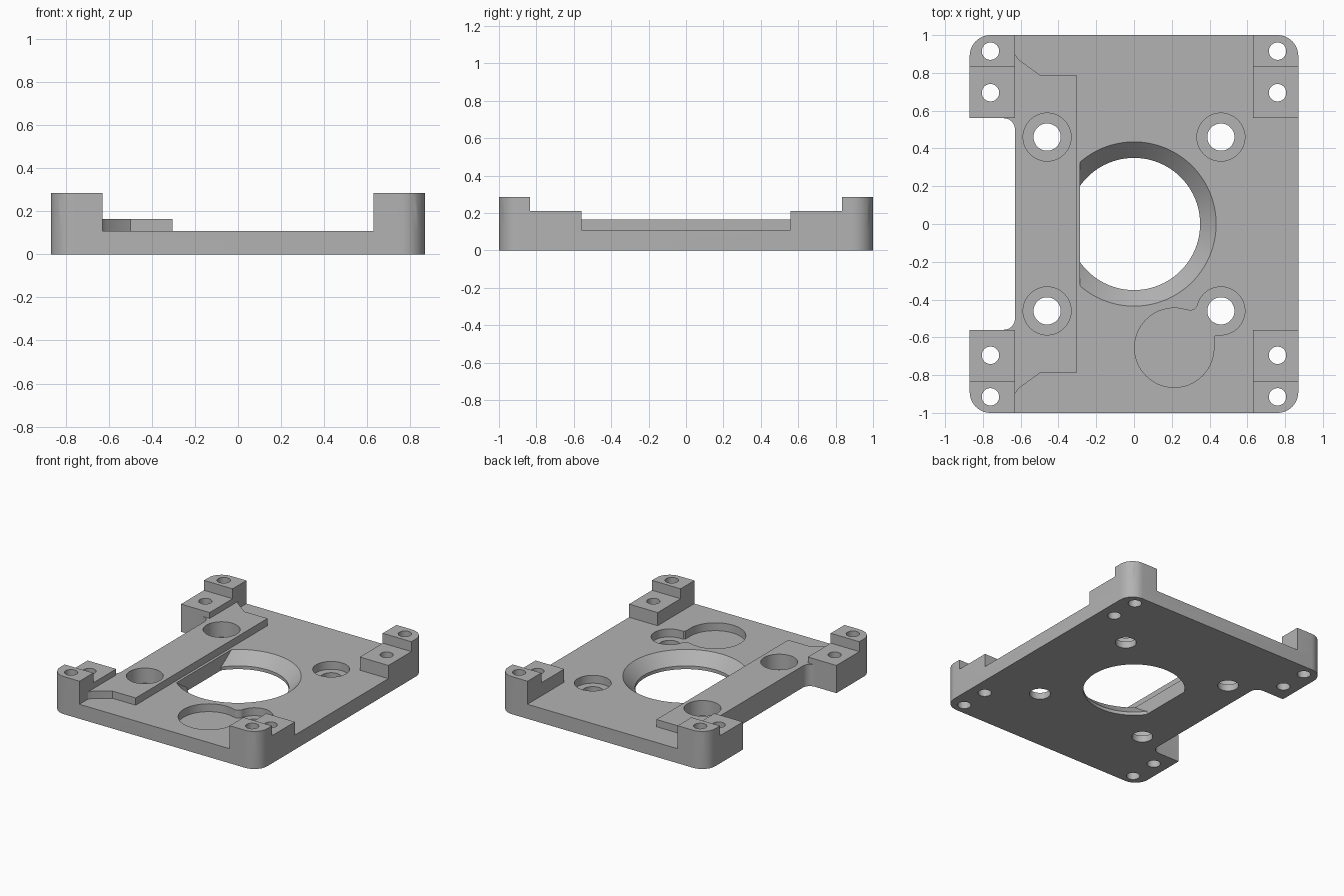
import bpy
import bmesh
from math import cos, sin, pi
from mathutils import Vector

if "Cube" in bpy.data.objects:
    bpy.data.objects.remove(bpy.data.objects["Cube"], do_unlink=True)

grey = bpy.data.materials.new("machined_grey")
grey.use_nodes = True
grey.diffuse_color = (0.45, 0.45, 0.45, 1)
grey.node_tree.nodes["Principled BSDF"].inputs["Base Color"].default_value = grey.diffuse_color


def make_object(name, bm):
    bmesh.ops.recalc_face_normals(bm, faces=bm.faces)
    mesh = bpy.data.meshes.new(name)
    bm.to_mesh(mesh)
    bm.free()
    mesh.materials.append(grey)
    obj = bpy.data.objects.new(name, mesh)
    bpy.context.collection.objects.link(obj)
    return obj


def rounded(corners, steps=10):
    """Turn (x, y, radius) corners into an outline with filleted corners."""
    outline = []
    for i, (x, y, r) in enumerate(corners):
        p = Vector((x, y))
        if r == 0:
            outline.append(p)
            continue
        a = (Vector(corners[i - 1][:2]) - p).normalized()
        b = (Vector(corners[(i + 1) % len(corners)][:2]) - p).normalized()
        for k in range(steps + 1):
            t = k / steps * pi / 2
            outline.append(p + a * r * (1 - sin(t)) + b * r * (1 - cos(t)))
    return outline


def circle(x, y, r, n=64):
    return [Vector((x + r * cos(2 * pi * k / n), y + r * sin(2 * pi * k / n))) for k in range(n)]


def prism(name, outline, z0, z1):
    bm = bmesh.new()
    face = bm.faces.new([bm.verts.new((p.x, p.y, z0)) for p in outline])
    top = bmesh.ops.extrude_face_region(bm, geom=[face])["geom"]
    bmesh.ops.translate(bm, vec=(0, 0, z1 - z0),
                        verts=[v for v in top if isinstance(v, bmesh.types.BMVert)])
    return make_object(name, bm)


def combine(target, tool, operation):
    mod = target.modifiers.new(tool.name, 'BOOLEAN')
    mod.operation, mod.solver, mod.object = operation, 'EXACT', tool
    bpy.context.view_layer.objects.active = target
    bpy.ops.object.modifier_apply(modifier=mod.name)
    bpy.data.objects.remove(tool, do_unlink=True)


W, EDGE, STEP, NOTCH = 0.87, 0.63, 0.835, 0.56
PLATE, RAIL, LOW, TALL, FLOOR = 0.11, 0.165, 0.21, 0.285, 0.05
SIDES = [(sx, sy) for sx in (-1, 1) for sy in (-1, 1)]

# Base plate with the filleted side notch
body = prism("mounting_plate", rounded([
    (W, -1, 0.11), (W, 1, 0.11), (-W, 1, 0.11), (-W, NOTCH, 0), (-EDGE, NOTCH, 0.06),
    (-EDGE, -NOTCH, 0.06), (-W, -NOTCH, 0), (-W, -1, 0.11)]), 0, PLATE)

# Stepped corner mounts
for sx, sy in SIDES:
    for inner, z0, z1 in ((NOTCH, PLATE, LOW), (STEP, LOW, TALL)):
        block = prism("corner_block", rounded([
            (sx * EDGE, sy * inner, 0), (sx * W, sy * inner, 0),
            (sx * W, sy, 0.11), (sx * EDGE, sy, 0)]), z0, z1)
        combine(body, block, 'UNION')

# Raised rail beside the notch, tucked into the mounts at its ends
half = [(-0.305, 0.79, 0), (-0.5, 0.79, 0), (-0.61, 0.87, 0), (-EDGE, 0.9, 0),
        (-EDGE, 0.7, 0), (-0.75, 0.7, 0), (-0.75, NOTCH, 0), (-EDGE, NOTCH, 0.06)]
rail = prism("raised_rail", rounded(half + [(x, -y, r) for x, y, r in reversed(half)]), PLATE, RAIL)
combine(body, rail, 'UNION')

# Central opening: short bore, wide chamfer, flat on the rail side
bm = bmesh.new()
rings = [[bm.verts.new((p.x, p.y, z)) for p in circle(0, 0, r, 96)]
         for z, r in ((-0.1, 0.35), (0.025, 0.35), (0.21, 0.535))]
for low, high in zip(rings, rings[1:]):
    for k in range(96):
        bm.faces.new((low[k - 1], low[k], high[k], high[k - 1]))
bm.faces.new(rings[0])
bm.faces.new(rings[-1])
bmesh.ops.bisect_plane(bm, geom=bm.verts[:] + bm.edges[:] + bm.faces[:],
                       plane_co=(-0.285, 0, 0), plane_no=(1, 0, 0), clear_inner=True)
bmesh.ops.holes_fill(bm, edges=[e for e in bm.edges if e.is_boundary])
combine(body, make_object("opening_cutter", bm), 'DIFFERENCE')

# Counterbored holes and corner screw holes
for sx, sy in SIDES:
    for x, y, r, z in ((0.46, 0.46, 0.127, FLOOR), (0.46, 0.46, 0.072, -0.1),
                       (0.76, 0.915, 0.046, -0.1), (0.76, 0.695, 0.046, -0.1)):
        combine(body, prism("hole_cutter", circle(sx * x, sy * y, r), z, 0.4), 'DIFFERENCE')

# Round pocket with a neck into the neighbouring counterbore
neck = [(0.3, -0.655), (0.423, -0.655), (0.423, -0.6), (0.432, -0.588), (0.46, -0.586),
        (0.46, -0.46), (0.345, -0.41), (0.335, -0.435), (0.32, -0.452), (0.3, -0.459),
        (0.27, -0.453), (0.2, -0.5)]
for outline in (circle(0.213, -0.655, 0.21), [Vector(p) for p in neck]):
    combine(body, prism("pocket_cutter", outline, FLOOR, 0.4), 'DIFFERENCE')

# One material slot, smooth curves with sharp edges kept
for face in body.data.polygons:
    face.material_index = 0
while len(body.data.materials) > 1:
    body.data.materials.pop()
bpy.ops.object.select_all(action='DESELECT')
body.select_set(True)
bpy.context.view_layer.objects.active = body
bpy.ops.object.shade_smooth_by_angle(angle=pi / 6)
